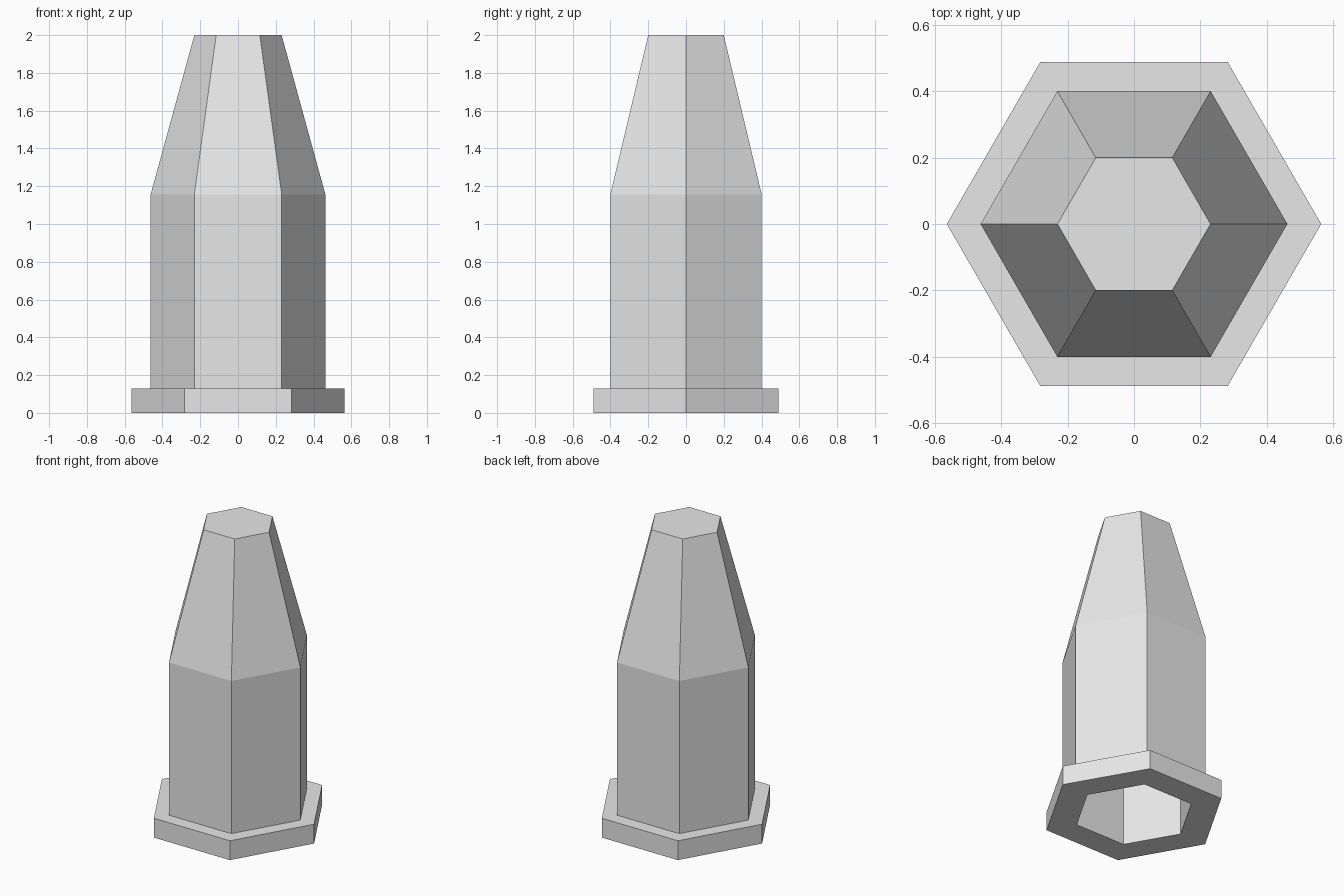
import bpy
import bmesh
from math import cos, sin, pi

cube = bpy.data.objects.get("Cube")
if cube:
    bpy.data.objects.remove(cube, do_unlink=True)

SIDES = 6

# Single plain grey finish
grey = bpy.data.materials.new("light grey")
grey.use_nodes = True
grey.diffuse_color = (0.8, 0.8, 0.8, 1)
grey.node_tree.nodes["Principled BSDF"].inputs["Base Color"].default_value = (0.8, 0.8, 0.8, 1)


def hex_lathe(name, profile):
    """Sweep a (radius, height) profile around z with flat sides, capping both ends."""
    bm = bmesh.new()
    rings = [[bm.verts.new((r * cos(2 * pi * i / SIDES), r * sin(2 * pi * i / SIDES), z))
              for i in range(SIDES)] for r, z in profile]
    for low, high in zip(rings, rings[1:]):
        for i in range(SIDES):
            j = (i + 1) % SIDES
            bm.faces.new((low[i], low[j], high[j], high[i]))
    bm.faces.new(rings[0])
    bm.faces.new(rings[-1])
    bmesh.ops.recalc_face_normals(bm, faces=bm.faces)
    mesh = bpy.data.meshes.new(name)
    bm.to_mesh(mesh)
    bm.free()
    mesh.materials.append(grey)
    obj = bpy.data.objects.new(name, mesh)
    bpy.context.collection.objects.link(obj)
    return obj


# Profile from the inner roof down the cavity, around the flange, up to the tip
hex_lathe("hollow_hex_cap", [
    (0.16, 1.9), (0.37, 1.13), (0.37, 0),     # cavity
    (0.565, 0), (0.565, 0.13),                # flange
    (0.463, 0.13), (0.463, 1.155),            # straight body
    (0.231, 2),                               # tapered tip
])
